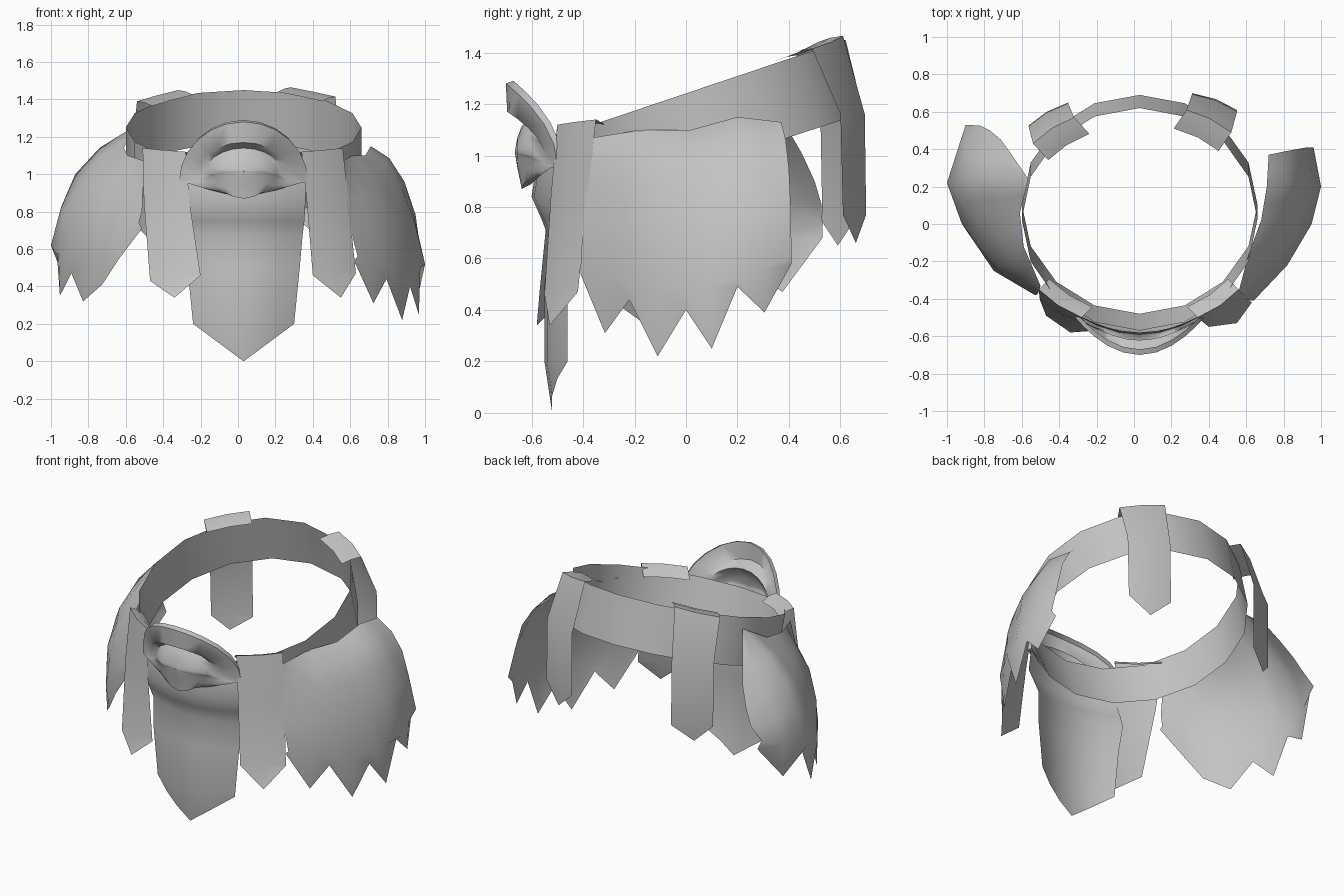
import bpy, math
from mathutils import Vector

cube = bpy.data.objects.get("Cube")
if cube:
    bpy.data.objects.remove(cube, do_unlink=True)

grey = bpy.data.materials.new("plain grey")
grey.use_nodes = True
grey.diffuse_color = (0.55, 0.55, 0.55, 1)
grey.node_tree.nodes["Principled BSDF"].inputs["Base Color"].default_value = grey.diffuse_color

CX = 0.03  # the belt sits slightly off centre


def sheet(name, rows, closed=False, angle=50):
    """Skin a list of equally long point rows into a smooth cloth sheet."""
    n = len(rows[0])
    verts = [tuple(p) for row in rows for p in row]
    faces = []
    for r in range(len(rows) - 1):
        for c in range(n if closed else n - 1):
            d = (c + 1) % n
            faces.append((r * n + c, r * n + d, (r + 1) * n + d, (r + 1) * n + c))
    mesh = bpy.data.meshes.new(name)
    mesh.from_pydata(verts, [], faces)
    mesh.validate()
    mesh.materials.append(grey)
    obj = bpy.data.objects.new(name, mesh)
    bpy.context.collection.objects.link(obj)
    bpy.ops.object.select_all(action='DESELECT')
    obj.select_set(True)
    bpy.context.view_layer.objects.active = obj
    bpy.ops.object.shade_smooth_by_angle(angle=math.radians(angle))


def densify(points):
    """Add a midpoint between neighbouring control points."""
    pts = [Vector(p) for p in points]
    out = [pts[0]]
    for a, b in zip(pts, pts[1:]):
        out += [(a + b) / 2, b]
    return out


# Belt: a tilted band, higher at the back
def belt_ring(cy, cz, ry, rise, sides=16):
    ring = []
    for i in range(sides):
        t = math.tau * i / sides
        ring.append((CX + 0.63 * math.cos(t), cy + ry * math.sin(t), cz + rise * math.sin(t)))
    return ring


sheet("belt", [belt_ring(0.105, 0.975, 0.585, 0.19), belt_ring(0.025, 1.25, 0.595, 0.2)], closed=True)


# Straps: folded over the belt, hanging down to a point
def strap(name, crest, lower, tip, fold, drop, shoulder, follow):
    crest = [Vector(p) for p in crest]
    lower = [Vector(p) for p in lower]
    centre = (crest[0] + crest[1]) / 2
    inward = Vector((CX - centre.x, -centre.y, 0)).normalized()
    crest.insert(1, centre - inward * 0.015)
    lower.insert(1, (lower[0] + lower[1]) / 2 - inward * 0.015)
    hem = [p + inward * fold - Vector((0, 0, drop)) for p in crest]
    over = [p + inward * fold * 0.5 - Vector((0, 0, drop * 0.3)) for p in crest]
    side = []
    for a, b in zip(crest, lower):
        p = a.lerp(b, follow) - inward * 0.01
        p.z = shoulder
        side.append(p)
    point = [lower[0], Vector(tip), lower[2]]
    sheet(name, [hem, over, crest, side, lower, point], angle=40)


strap("front_right_strap", [(-.51, -.35, 1.14), (-.28, -.5, 1.12)],
      [(-.47, -.49, .43), (-.2, -.57, .46)], (-.34, -.58, .34), 0.08, 0.05, 0.85, 0.35)
strap("front_left_strap", [(.34, -.5, 1.12), (.56, -.35, 1.14)],
      [(.4, -.55, .46), (.63, -.42, .47)], (.55, -.53, .34), 0.08, 0.05, 0.85, 0.35)
strap("back_right_strap", [(-.54, .43, 1.39), (-.32, .57, 1.45)],
      [(-.56, .53, .74), (-.35, .65, .74)], (-.47, .59, .65), 0.12, 0.025, 1.16, 0.85)
strap("back_left_strap", [(.28, .61, 1.465), (.52, .49, 1.415)],
      [(.31, .7, .77), (.55, .61, .77)], (.43, .66, .66), 0.12, 0.025, 1.16, 0.85)


# Ragged side panels: flaring cloth with a jagged hem
def panel(name, top, mid, low, hem_heights):
    top, mid, low = densify(top), densify(mid), densify(low)
    bulge = [(a + b) / 2 + (b - (a + c) / 2) * 0.25 for a, b, c in zip(top, mid, low)]
    waist = [(b + c) / 2 + (b - (a + c) / 2) * 0.25 for a, b, c in zip(top, mid, low)]
    hem = []
    for i, (p, z) in enumerate(zip(low, hem_heights)):
        ripple = 1.012 if i % 2 else 0.988
        waist[i].x *= ripple
        hem.append(Vector((p.x * ripple * 0.98, p.y, z)))
    sheet(name, [top, bulge, mid, waist, low, hem], angle=80)


panel("left_ragged_panel",
      [(.56, -.36, 1.07), (.61, -.17, 1.1), (.68, .02, 1.1), (.71, .2, 1.15), (.72, .37, 1.13)],
      [(.58, -.39, .86), (.74, -.21, .9), (.85, .02, .92), (.89, .21, .96), (.87, .4, .95)],
      [(.64, -.41, .56), (.82, -.22, .5), (.95, 0, .48), (1, .2, .52), (.96, .41, .6)],
      [.54, .31, .44, .22, .4, .25, .49, .39, .58])
panel("right_ragged_panel",
      [(-.5, -.33, 1.07), (-.59, -.12, 1.1), (-.61, .06, 1.14), (-.565, .24, 1.25), (-.66, .38, 1.13)],
      [(-.51, -.36, .88), (-.71, -.22, .86), (-.83, 0, .92), (-.87, .25, 1), (-.77, .5, .9)],
      [(-.53, -.38, .74), (-.75, -.25, .54), (-.92, 0, .54), (-1, .22, .62), (-.9, .53, .74)],
      [.71, .55, .41, .32, .47, .35, .57, .47, .68])

# Front flap: a curved tongue ending in a point
flap = []
for z, half, y in [(.97, .33, -.58), (.84, .33, -.6), (.75, .325, -.56), (.67, .315, -.53),
                   (.5, .3, -.55), (.2, .27, -.55)]:
    flap.append([(CX + half * i / 3, y + 0.01 * i * i, z) for i in range(-3, 4)])
# the last row sinks towards the middle to form the tip
flap.append([(x, y + 0.03 * (1 - abs(x - CX) / 0.27), 0.2 * abs(x - CX) / 0.27) for x, y, z in flap[-1]])
sheet("front_flap", flap)


# Front crest: an arched hood leaning forward around a rounded boss
def crest_loop(half, base, up, down, depth, lean, chin, n=24):
    loop = []
    for i in range(n):
        t = math.tau * i / n
        s = math.sin(t)
        z = base + (up * s if s > 0 else down * s ** 3)
        y = depth - (lean if s > 0 else chin) * s * s
        loop.append((CX + half * math.cos(t), y, z))
    return loop


sheet("front_crest", [
    crest_loop(.335, .97, .32, .06, -.48, .19, .1),
    crest_loop(.345, .96, .32, .07, -.5, .2, .1),
    crest_loop(.265, .97, .2, .09, -.54, .155, .08),
    crest_loop(.22, .98, .16, .11, -.56, .06, .08),
    crest_loop(.18, 1, .11, .12, -.6, .04, .04),
    crest_loop(.11, 1.01, .06, .06, -.655, 0, 0),
    crest_loop(.003, 1.015, .003, .003, -.665, 0, 0),
], closed=True, angle=60)
